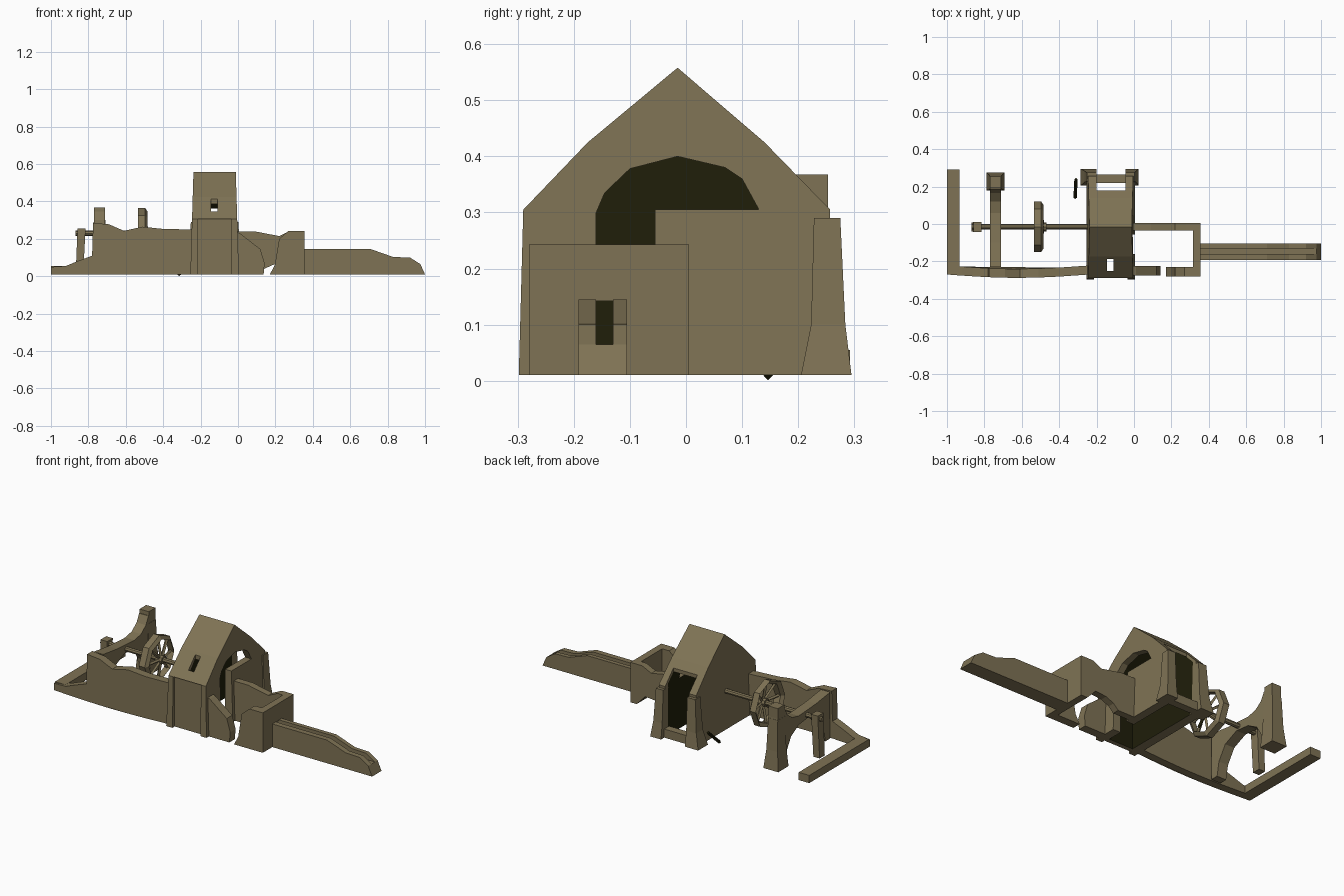
import bpy, bmesh, math
from mathutils import Vector

if "Cube" in bpy.data.objects:
    bpy.data.objects.remove(bpy.data.objects["Cube"])


def material(name, rgb):
    m = bpy.data.materials.new(name)
    m.diffuse_color = (*rgb, 1)
    m.use_nodes = True
    m.node_tree.nodes["Principled BSDF"].inputs["Base Color"].default_value = m.diffuse_color
    return m


STONE = material("weathered_stone", (0.212, 0.171, 0.090))
DARK = material("dark_interior", (0.014, 0.013, 0.003))


def finish(name, bm, mat=STONE):
    bmesh.ops.recalc_face_normals(bm, faces=bm.faces)
    me = bpy.data.meshes.new(name)
    bm.to_mesh(me)
    bm.free()
    me.materials.append(mat)
    ob = bpy.data.objects.new(name, me)
    bpy.context.collection.objects.link(ob)
    return ob


def prism(name, pts, axis, a, b, mat=STONE):
    """Extrude a profile: axis x takes (y, z) points, axis y takes (x, z)."""
    bm = bmesh.new()
    put = (lambda p, t: (t, p[0], p[1])) if axis == "x" else (lambda p, t: (p[0], t, p[1]))
    lo = [bm.verts.new(put(p, a)) for p in pts]
    hi = [bm.verts.new(put(p, b)) for p in pts]
    bm.faces.new(lo)
    bm.faces.new(hi)
    n = len(pts)
    for i in range(n):
        j = (i + 1) % n
        bm.faces.new((lo[i], lo[j], hi[j], hi[i]))
    return finish(name, bm, mat)


def frustum(name, *sections, mat=STONE):
    """Stack of rectangles, each (x0, x1, y0, y1, z)."""
    bm = bmesh.new()
    rings = [[bm.verts.new((x, y, r[4])) for x, y in
              ((r[0], r[2]), (r[1], r[2]), (r[1], r[3]), (r[0], r[3]))] for r in sections]
    bm.faces.new(rings[0])
    bm.faces.new(rings[-1])
    for lo, hi in zip(rings, rings[1:]):
        for i in range(4):
            j = (i + 1) % 4
            bm.faces.new((lo[i], lo[j], hi[j], hi[i]))
    return finish(name, bm, mat)


def box(name, x0, x1, y0, y1, z0, z1):
    return frustum(name, (x0, x1, y0, y1, z0), (x0, x1, y0, y1, z1))


def bar(name, p, q, r, sides=4, mat=STONE):
    p, q = Vector(p), Vector(q)
    bm = bmesh.new()
    bmesh.ops.create_cone(bm, cap_ends=True, segments=sides, radius1=r,
                          radius2=r, depth=(q - p).length)
    rot = (q - p).to_track_quat("Z", "Y")
    for v in bm.verts:
        v.co = rot @ v.co + (p + q) / 2
    return finish(name, bm, mat)


def cut(ob, cutter):
    m = ob.modifiers.new("cut", "BOOLEAN")
    m.operation, m.solver, m.object = "DIFFERENCE", "EXACT", cutter
    m.material_mode = "TRANSFER"
    bpy.context.view_layer.objects.active = ob
    bpy.ops.object.modifier_apply(modifier=m.name)
    bpy.data.objects.remove(cutter)


G = 0.01  # ground level of the masonry

# Gabled house, narrowing slightly towards the ridge
house = prism("house", [(-0.298, G), (-0.29, 0.305), (-0.175, 0.425), (-0.015, 0.558),
                        (0.14, 0.425), (0.257, 0.305), (0.25, G)], "x", -0.255, 0.005)
for v in house.data.vertices:
    v.co.x = -0.125 + (v.co.x + 0.125) * (1 - 0.13 * v.co.z / 0.558)
# hollow room under a thin roof
cut(house, prism("room_cutter", [(-0.25, -0.1), (-0.25, 0.31), (-0.17, 0.408), (-0.015, 0.535),
                                 (0.135, 0.408), (0.23, 0.312), (0.23, -0.1)], "x", -0.2, -0.045, DARK))
# broken back, front recess, roof window and side arch
cut(house, box("back_cutter", -0.2, -0.045, 0.18, 0.4, -0.1, 0.7))
cut(house, box("front_cutter", -0.215, -0.035, -0.4, -0.277, -0.1, 0.305))
cut(house, box("window_cutter", -0.145, -0.11, -0.25, -0.187, 0.28, 0.5))
cut(house, prism("arch_cutter", [(-0.16, -0.1), (-0.16, 0.3), (-0.145, 0.335), (-0.1, 0.378),
                                 (-0.015, 0.4), (0.07, 0.38), (0.1, 0.36), (0.13, 0.305),
                                 (-0.055, 0.305), (-0.055, -0.1)], "x", -0.08, 0.1))

# Back buttresses and sill
frustum("buttress_left", (-0.285, -0.2, 0.205, 0.295, G), (-0.265, -0.2, 0.223, 0.284, 0.1),
        (-0.252, -0.2, 0.228, 0.275, 0.29))
frustum("buttress_right", (-0.045, 0.025, 0.205, 0.295, G), (-0.045, 0.012, 0.223, 0.284, 0.1),
        (-0.045, 0.002, 0.228, 0.275, 0.29))
box("back_sill", -0.2, -0.045, 0.22, 0.265, G, 0.06)

# Long ruined front wall, gently bowed outwards
top = [(-1, 0.05), (-0.92, 0.055), (-0.86, 0.08), (-0.78, 0.11), (-0.775, 0.285),
       (-0.69, 0.278), (-0.61, 0.243), (-0.51, 0.265), (-0.4, 0.253), (-0.24, 0.25)]
wall = prism("front_wall", top + [(x, G) for x, z in reversed(top)], "y", -0.27, -0.222)
for v in wall.data.vertices:
    v.co.y -= 0.018 * math.sin(math.pi * (v.co.x + 1) / 0.76)
box("left_low_wall", -1, -0.932, -0.26, 0.292, G, 0.055)

# Cross arch ending in a tall pier
prism("pier_arch", [(-0.23, G), (-0.23, 0.28), (-0.1, 0.262), (0.06, 0.252), (0.12, 0.265),
                    (0.165, 0.3), (0.188, 0.345), (0.25, 0.345), (0.255, 0.285), (0.27, G),
                    (0.185, G), (0.172, 0.09), (0.13, 0.16), (0.06, 0.2), (-0.03, 0.21),
                    (-0.12, 0.17), (-0.17, 0.09), (-0.185, G)], "x", -0.77, -0.71)
frustum("pier_base", (-0.788, -0.692, 0.18, 0.275, G), (-0.776, -0.704, 0.183, 0.264, 0.12),
        (-0.771, -0.709, 0.188, 0.255, 0.3))
frustum("pier_cap", (-0.77, -0.71, 0.19, 0.253, 0.295), (-0.77, -0.71, 0.192, 0.253, 0.368))

# Axle, its post and the eight-sided wheel
AY, AZ = -0.015, 0.23
bar("axle", (-0.87, AY, AZ), (-0.22, AY, AZ), 0.014, 8)
frustum("axle_post", (-0.868, -0.828, -0.04, 0.008, G), (-0.858, -0.815, -0.042, 0.01, 0.255))
bm = bmesh.new()
rings = []
for k in range(8):
    a = math.pi / 4 * k
    rings.append([bm.verts.new((x, AY + r * math.cos(a), AZ + r * math.sin(a)))
                  for x, r in ((-0.535, 0.136), (-0.497, 0.136), (-0.483, 0.115), (-0.52, 0.115))])
for k in range(8):
    s, t = rings[k], rings[(k + 1) % 8]
    for i in range(4):
        j = (i + 1) % 4
        bm.faces.new((s[i], s[j], t[j], t[i]))
finish("wheel_rim", bm)
for k in range(8):
    a = math.pi / 4 * k
    c, s = math.cos(a), math.sin(a)
    bar("wheel_spoke", (-0.485, AY, AZ), (-0.507, AY + 0.118 * c, AZ + 0.118 * s), 0.009)
bar("wheel_hub", (-0.51, AY, AZ), (-0.468, AY, AZ), 0.024, 8)

# Leaning stick behind the house
bar("leaning_stick", (-0.315, 0.14, 0.008), (-0.31, 0.24, 0.1), 0.009, 4, DARK)

# Right annex: broken front, low back arch, end wall
prism("annex_front_left", [(-0.02, G), (-0.02, 0.24), (0.01, 0.23), (0.12, 0.145), (0.142, 0.07),
                           (0.137, G)], "y", -0.275, -0.225)
prism("annex_front_right", [(0.17, G), (0.197, 0.06), (0.22, 0.2), (0.27, 0.243), (0.355, 0.243),
                            (0.355, G)], "y", -0.28, -0.23)
prism("annex_back", [(-0.02, G), (-0.02, 0.24), (0.09, 0.24), (0.22, 0.215), (0.28, 0.243),
                     (0.355, 0.243), (0.355, G), (0.315, G), (0.26, 0.068), (0.19, 0.062),
                     (0.14, 0.04), (0.11, G)], "y", -0.035, 0.005)
end = box("annex_end", 0.315, 0.356, -0.279, 0.004, G, 0.243)
cut(end, box("slot_cutter", 0.2, 0.5, -0.16, -0.13, 0.065, 0.142))

# Water channel running out to the right
channel = prism("water_channel", [(0.35, G), (0.35, 0.145), (0.71, 0.145), (0.83, 0.103),
                                  (0.92, 0.1), (0.975, 0.065), (1.0, G)], "y", -0.192, -0.105)
cut(channel, prism("channel_cutter", [(-0.16, 0.065), (-0.13, 0.065), (-0.13, 0.2),
                                      (-0.16, 0.2)], "x", 0.3, 1.1))
